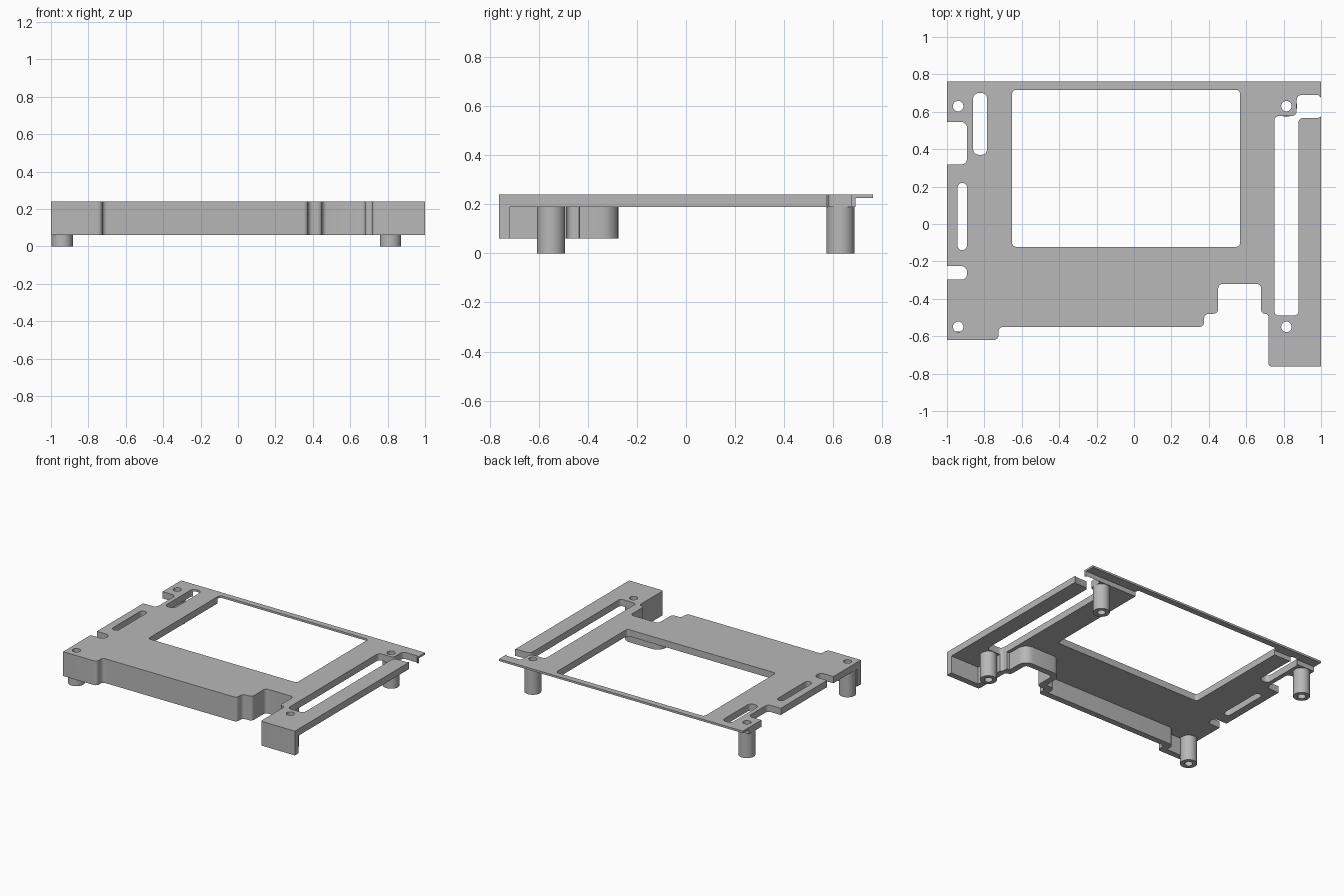
import bpy, bmesh, math
from mathutils import Vector

cube = bpy.data.objects.get("Cube")
if cube:
    bpy.data.objects.remove(cube, do_unlink=True)

grey = bpy.data.materials.new("mid_grey")
grey.use_nodes = True
COLOUR = (0.48, 0.48, 0.48, 1)
grey.diffuse_color = COLOUR
grey.node_tree.nodes["Principled BSDF"].inputs["Base Color"].default_value = COLOUR

TOP, UNDER, WALL, R = 0.24, 0.19, 0.045, 0.025


def rounded(points, steps=6):
    """Round the square corners of a closed loop of (x, y, radius)."""
    out, n = [], len(points)
    for i, (x, y, r) in enumerate(points):
        p = Vector((x, y))
        a = Vector(points[i - 1][:2]) - p
        b = Vector(points[(i + 1) % n][:2]) - p
        r = min(r, a.length * 0.49, b.length * 0.49)
        if r < 0.002:
            out.append(p)
            continue
        a, b = a.normalized(), b.normalized()
        c = p + (a + b) * r
        for k in range(steps + 1):
            t = math.pi / 2 * k / steps
            out.append(c - r * (b * math.cos(t) + a * math.sin(t)))
    return out


def rect(x0, x1, y0, y1, r=R):
    return rounded([(x0, y0, r), (x1, y0, r), (x1, y1, r), (x0, y1, r)])


def circle(x, y, r, n=32):
    return [Vector((x + r * math.cos(k * math.tau / n),
                    y + r * math.sin(k * math.tau / n))) for k in range(n)]


def slab(name, loops, z0, z1):
    """Extrude a filled outline with holes between two heights."""
    curve = bpy.data.curves.new(name, 'CURVE')
    curve.dimensions, curve.fill_mode = '2D', 'BOTH'
    curve.extrude = (z1 - z0) / 2
    for loop in loops:
        s = curve.splines.new('POLY')
        s.points.add(len(loop) - 1)
        for q, p in zip(s.points, loop):
            q.co = (p.x, p.y, 0, 1)
        s.use_cyclic_u = True
    ob = bpy.data.objects.new(name, curve)
    bpy.context.collection.objects.link(ob)
    select(ob)
    bpy.ops.object.convert(target='MESH')
    ob = bpy.context.object
    bm = bmesh.new()
    bm.from_mesh(ob.data)
    bmesh.ops.remove_doubles(bm, verts=bm.verts, dist=0.0002)
    bmesh.ops.translate(bm, verts=bm.verts, vec=(0, 0, (z0 + z1) / 2))
    bmesh.ops.recalc_face_normals(bm, faces=bm.faces)
    bm.to_mesh(ob.data)
    bm.free()
    ob.data.materials.clear()
    ob.data.materials.append(grey)
    return ob


def select(ob):
    bpy.ops.object.select_all(action='DESELECT')
    ob.select_set(True)
    bpy.context.view_layer.objects.active = ob


def cut(ob, cutter):
    cutter.hide_render = True
    m = ob.modifiers.new("cut", 'BOOLEAN')
    m.operation, m.solver, m.object = 'DIFFERENCE', 'EXACT', cutter
    select(ob)
    bpy.ops.object.modifier_apply(modifier=m.name)
    bpy.data.objects.remove(cutter, do_unlink=True)


def smooth(ob):
    select(ob)
    bpy.ops.object.shade_smooth_by_angle(angle=math.radians(30))


# Stepped front edge, left to right, shared by plate and skirt
front = [(-1, -.62, 0), (-.725, -.62, R), (-.725, -.55, R), (.375, -.55, R),
         (.375, -.48, R), (.45, -.48, R), (.45, -.32, R), (.68, -.32, R),
         (.68, -.48, .02), (.72, -.48, .02), (.72, -.762, .015), (1, -.762, 0)]

# Long slot open to the right edge, then the left edge notches
right_edge = [(1, .575, 0), (.985, .568, 0), (.88, .568, R), (.88, -.49, R),
              (.75, -.49, R), (.75, .578, R), (.87, .578, R), (.87, .69, R),
              (.985, .69, 0), (1, .675, 0), (1, .762, 0), (-1, .762, 0)]
left_edge = []
for y0, y1 in ((.318, .545), (-.298, -.225)):
    left_edge += [(-1, y1, 0), (-.893, y1, .03), (-.893, y0, .03), (-1, y0, 0)]

posts = [(x, y) for x in (-.94, .815) for y in (-.55, .63)]

# Top plate with window, slots and screw holes
holes = [rect(-.652, .567, -.122, .717, .02),
         rect(-.86, -.785, .37, .70, .03),
         rect(-.944, -.893, -.14, .22)]
holes += [circle(x, y, .028) for x, y in posts]
plate = slab("top_plate", [rounded(front + right_edge + left_edge)] + holes, UNDER, TOP)

# Thin lip along the back
cut(plate, slab("lip_cutter", [rect(-1.2, 1.2, .691, .9, 0)], .1, .225))
smooth(plate)

# Skirt wall following the front edge, inner side concentric with the outer
inner = []
for i, (x, y, r) in enumerate(front):
    p = Vector((x, y))
    a = p - Vector(front[i - 1][:2]) if i else Vector((1, 0))
    b = Vector(front[i + 1][:2]) - p if i + 1 < len(front) else Vector((1, 0))
    a, b = a.normalized(), b.normalized()
    na, nb = Vector((-a.y, a.x)), Vector((-b.y, b.x))
    q = p + (na if i in (0, len(front) - 1) else na + nb) * WALL
    turn = a.x * b.y - a.y * b.x
    inner.append((q.x, q.y, max(0, r - WALL * turn) if r else 0))
skirt = slab("front_skirt", [rounded(front + inner[::-1])], .06, UNDER)
cut(skirt, slab("slot_cutter", [rect(.75, .88, -.49, .5)], 0, .3))
smooth(skirt)

# Hollow standoff legs
sides = {(-1, -1): "front_right", (-1, 1): "back_right",
         (1, -1): "front_left", (1, 1): "back_left"}
for x, y in posts:
    key = (int(math.copysign(1, x)), int(math.copysign(1, y)))
    smooth(slab(sides[key] + "_standoff",
                [circle(x, y, .057), circle(x, y, .028)], 0, UNDER))
